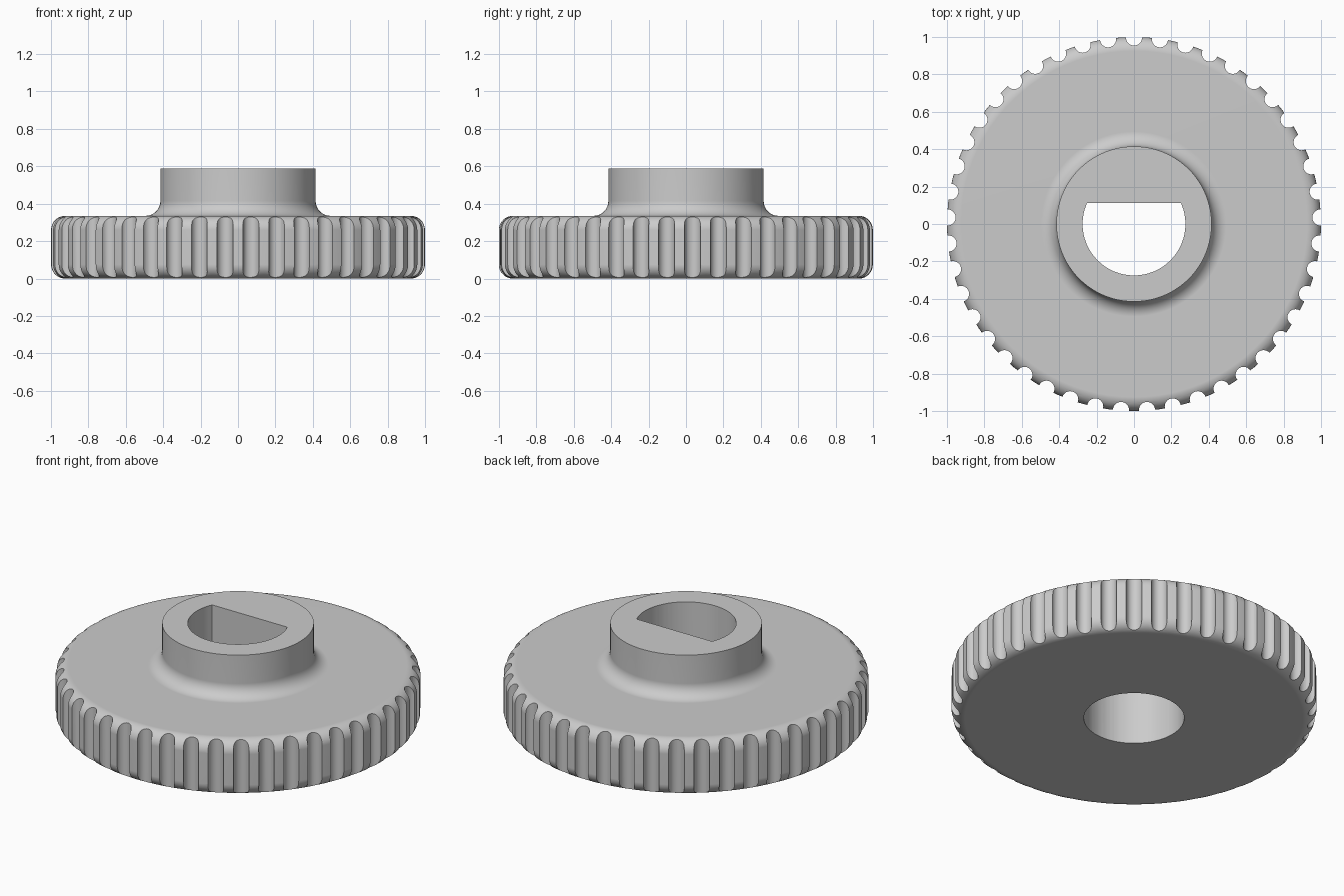
import bpy, bmesh
from math import cos, sin, pi, radians
from mathutils import Matrix, Vector

cube = bpy.data.objects.get("Cube")
if cube:
    bpy.data.objects.remove(cube, do_unlink=True)

RIM_R, DISC_H, ROUND = 1.0, 0.335, 0.075
HUB_R, HUB_H, FILLET = 0.415, 0.587, 0.08
BORE_R, FLAT_Y, FLAT_Z = 0.275, 0.112, 0.33
GROOVES, GROOVE_R = 45, 0.043

grey = bpy.data.materials.new("plain grey")
grey.use_nodes = True
grey.diffuse_color = (0.6, 0.6, 0.6, 1)
grey.node_tree.nodes["Principled BSDF"].inputs["Base Color"].default_value = (0.6, 0.6, 0.6, 1)


def make_object(name, bm):
    bmesh.ops.recalc_face_normals(bm, faces=bm.faces)
    mesh = bpy.data.meshes.new(name)
    bm.to_mesh(mesh)
    bm.free()
    mesh.materials.append(grey)
    obj = bpy.data.objects.new(name, mesh)
    bpy.context.collection.objects.link(obj)
    return obj


def arc(cx, cz, r, start, end, steps=8):
    angles = [radians(start + (end - start) * i / steps) for i in range(steps + 1)]
    return [(cx + r * cos(a), cz + r * sin(a)) for a in angles]


def cylinder(bm, r, z0, z1, x=0, y=0, segments=64):
    bmesh.ops.create_cone(bm, cap_ends=True, segments=segments, radius1=r, radius2=r,
                          depth=z1 - z0, matrix=Matrix.Translation((x, y, (z0 + z1) / 2)))


def cut(target, cutter):
    mod = target.modifiers.new("cut", "BOOLEAN")
    mod.operation, mod.solver, mod.object = "DIFFERENCE", "EXACT", cutter
    bpy.context.view_layer.objects.active = target
    bpy.ops.object.modifier_apply(modifier=mod.name)
    bpy.data.objects.remove(cutter, do_unlink=True)


# Wheel: rounded disc blending into a raised hub, turned from one profile
profile = [(0, 0)]
profile += arc(RIM_R - ROUND, ROUND, ROUND, -90, 0)
profile += arc(RIM_R - ROUND, DISC_H - ROUND, ROUND, 0, 90)
profile += arc(HUB_R + FILLET, DISC_H + FILLET, FILLET, 270, 180)
profile += [(HUB_R, HUB_H), (0, HUB_H)]
bm = bmesh.new()
verts = [bm.verts.new((0, r, z)) for r, z in profile]
edges = [bm.edges.new(pair) for pair in zip(verts, verts[1:])]
bmesh.ops.spin(bm, geom=verts + edges, cent=(0, 0, 0), axis=(0, 0, 1),
               angle=2 * pi, steps=90, use_merge=False)
bmesh.ops.remove_doubles(bm, verts=bm.verts, dist=0.0001)
wheel = make_object("knurled_wheel", bm)

# Grip grooves all round the rim
bm = bmesh.new()
for i in range(GROOVES):
    a = pi / 2 + 2 * pi * i / GROOVES
    cylinder(bm, GROOVE_R, -0.1, DISC_H + 0.04, 0.997 * cos(a), 0.997 * sin(a), 24)
cut(wheel, make_object("groove_cutter", bm))

# Bore: round through the disc, with one flat side inside the hub
bm = bmesh.new()
cylinder(bm, BORE_R, -0.1, HUB_H + 0.1)
bore = make_object("bore_cutter", bm)
bm = bmesh.new()
bmesh.ops.create_cube(bm, size=1, matrix=Matrix.Translation((0, FLAT_Y + 0.5, FLAT_Z + 0.5)))
cut(bore, make_object("flat_cutter", bm))
cut(wheel, bore)

# Smooth curved surfaces, crisp edges
bpy.ops.object.select_all(action="DESELECT")
wheel.select_set(True)
bpy.context.view_layer.objects.active = wheel
bpy.ops.object.shade_smooth_by_angle(angle=radians(30))
normals = wheel.modifiers.new("even shading", "WEIGHTED_NORMAL")
normals.keep_sharp = True
